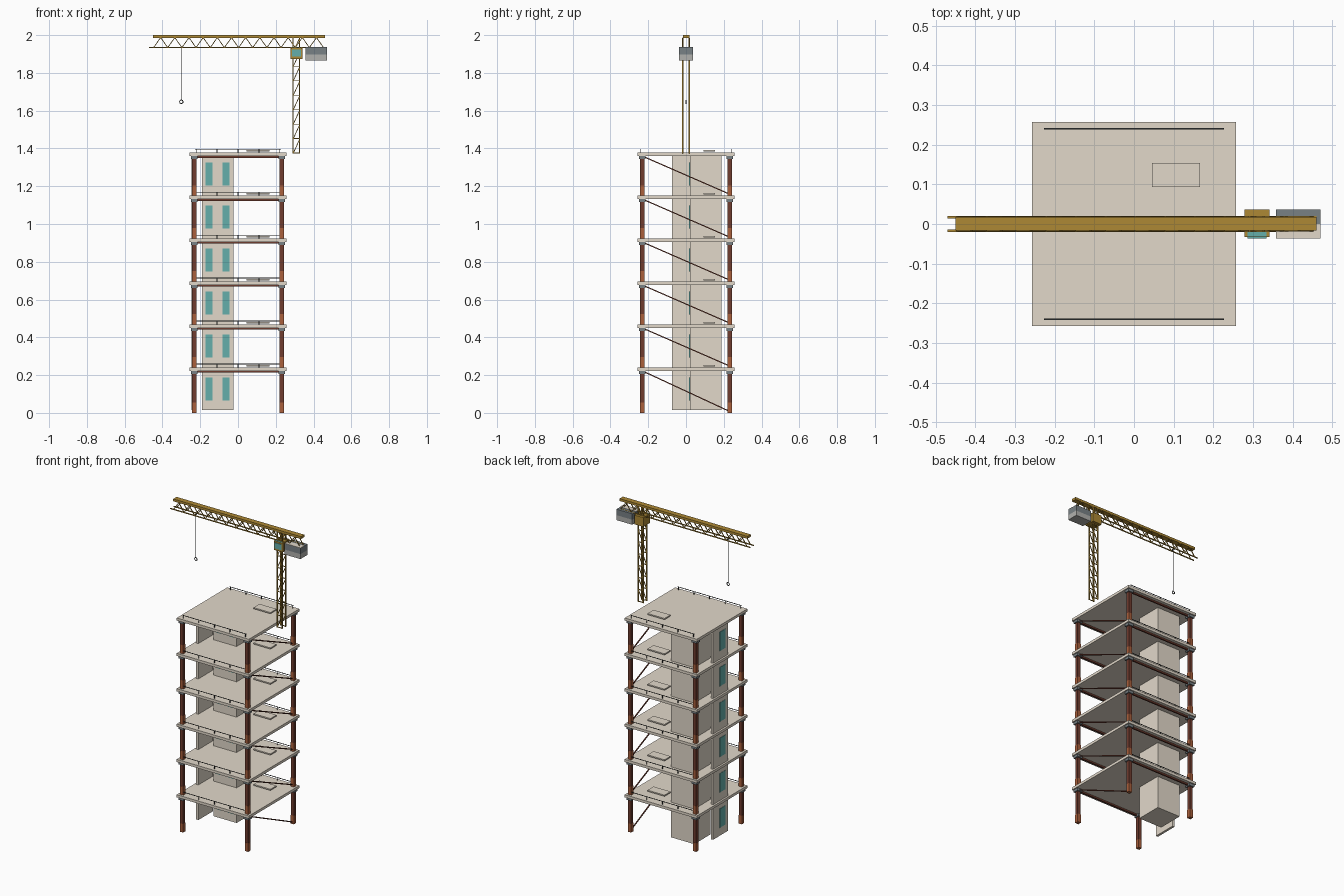
import bpy, bmesh
from mathutils import Vector, Matrix

if "Cube" in bpy.data.objects:
    bpy.data.objects.remove(bpy.data.objects["Cube"], do_unlink=True)


def material(name, rgb):
    m = bpy.data.materials.new(name)
    m.use_nodes = True
    m.diffuse_color = (*rgb, 1)
    m.node_tree.nodes["Principled BSDF"].inputs["Base Color"].default_value = (*rgb, 1)
    return m


CONCRETE = material("concrete", (.76, .69, .59))
RUST_DARK = material("dark rust", (.16, .045, .028))
RUST_LIGHT = material("light rust", (.40, .115, .045))
TEAL = material("teal glass", (.13, .43, .41))
GOLD = material("crane gold", (.42, .25, .035))
STEEL = material("steel grey", (.19, .22, .235))
PALE = material("pale grey", (.44, .44, .42))
DARK = material("dark iron", (.045, .05, .05))


class Part:
    """Collects boxes and bars into one flat shaded object."""

    def __init__(self):
        self.bm = bmesh.new()

    def box(self, x, y, z):
        size = [b - a for a, b in (x, y, z)]
        mid = [(a + b) / 2 for a, b in (x, y, z)]
        mat = Matrix.Translation(mid) @ Matrix.Diagonal((*size, 1))
        bmesh.ops.create_cube(self.bm, size=1, matrix=mat)

    def bar(self, a, b, width):
        a, b = Vector(a), Vector(b)
        d = b - a
        mat = (Matrix.Translation((a + b) / 2)
               @ d.to_track_quat('Z', 'Y').to_matrix().to_4x4()
               @ Matrix.Diagonal((width, width, d.length, 1)))
        bmesh.ops.create_cube(self.bm, size=1, matrix=mat)

    def done(self, name, mat):
        mesh = bpy.data.meshes.new(name)
        self.bm.to_mesh(mesh)
        self.bm.free()
        mesh.materials.append(mat)
        ob = bpy.data.objects.new(name, mesh)
        bpy.context.collection.objects.link(ob)


def around(c, r):
    return (c - r, c + r)


FLOORS = 6
STEP = .2275
FIRST_TOP = .24           # top of the lowest slab
COL = .232                # column offset from centre
SLAB = .257
SIDES = (-1, 1)
roof = FIRST_TOP + STEP * (FLOORS - 1)

# Floor slabs, hatches, edge beams, columns, braces and rails
slabs, hatches, beams, caps = Part(), Part(), Part(), Part()
columns, feet, braces, rails, glass = Part(), Part(), Part(), Part(), Part()
for i in range(FLOORS):
    top = FIRST_TOP + STEP * i
    under = top - .017
    base = 0 if i == 0 else top - STEP
    slabs.box(around(0, SLAB), around(0, SLAB), (under, top))
    hatches.box((.045, .166), (.093, .154), (top + .006, top + .014))
    for s in SIDES:
        beams.box(around(0, COL), around(s * COL, .005), (under - .01, under))
        rails.bar((-.227, s * .24, top + .019), (.227, s * .24, top + .019), .003)
        for k in range(5):
            x = -.222 + .111 * k
            rails.bar((x, s * .24, top), (x, s * .24, top + .019), .003)
        for t in SIDES:
            x, y = s * COL, t * COL
            feet.box(around(x, .0115), around(y, .0115), (base, base + .055))
            columns.box(around(x, .011), around(y, .011), (base + .055, under))
            caps.box(around(x, .018), around(y, .018), (under - .016, under))
    braces.bar((COL, -.222, under - .005), (COL, .222, base + .012), .006)

    # Windows on the core and on the side panel
    sill = .066 + STEP * i
    for x in (-.153, -.064):
        glass.box(around(x, .019), (.016, .021), (sill, sill + .122))
    glass.box((-.247, -.244), around(-.02, .029), (sill, sill + .122))

slabs.done("floor_slabs", CONCRETE)
hatches.done("floor_hatches", CONCRETE)
beams.done("edge_beams", RUST_DARK)
caps.done("column_caps", STEEL)
columns.done("columns", RUST_DARK)
feet.done("column_feet", RUST_LIGHT)
braces.done("diagonal_braces", RUST_DARK)
rails.done("guard_rails", DARK)
glass.done("windows", TEAL)

# Stair core and side wall panel
core = Part()
core.box((-.19, -.024), (.02, .187), (.014, roof - .01))
core.done("stair_core", CONCRETE)
panel = Part()
panel.box((-.245, -.23), (-.075, .075), (.014, roof - .01))
panel.done("side_wall_panel", CONCRETE)

# Crane mast: four legs with laced front and back
MX, MR = .309, .0175
mast = Part()
low, high, bays = roof - .005, 1.985, 8
rise = (high - low) / bays
for s in SIDES:
    y = s * MR
    for t in SIDES:
        mast.bar((MX + t * MR, y, low), (MX + t * MR, y, high), .006)
    for k in range(bays):
        z = low + rise * k
        mast.bar((MX - MR, y, z + .003), (MX + MR, y, z + .003), .004)
        mast.bar((MX - MR, y, z), (MX + MR, y, z + rise), .004)
mast.done("crane_mast", GOLD)

# Jib: flat top chord, two lower chords and zigzag lacing
CHORD = 1.934
jib = Part()
jib.box((-.45, .46), around(.001, .017), (1.985, 2.0))
jib.done("jib_top_chord", GOLD)
lace = Part()
bays = 12
pitch = .9 / bays
for s in SIDES:
    y = s * .017
    lace.bar((-.47, y, CHORD), (.46, y, CHORD), .0055)
    for k in range(bays):
        x = -.447 + pitch * k
        lace.bar((x, y, CHORD), (x + pitch / 2, y, 1.987), .004)
        lace.bar((x + pitch / 2, y, 1.987), (x + pitch, y, CHORD), .004)
lace.done("jib_lattice", GOLD)

# Operator cab with a glazed front and front roof pane
cab = Part()
cab.box((.278, .342), (-.033, .037), (1.874, 1.933))
cab.done("crane_cab", GOLD)
cab_glass = Part()
cab_glass.box((.286, .334), (-.036, -.032), (1.886, 1.923))
cab_glass.box((.286, .334), (-.031, -.02), (1.932, 1.934))
cab_glass.done("cab_windows", TEAL)

# Counterweight in two layers, with a concrete plate over the front half
weight = Part()
weight.box((.358, .47), around(0, .036), (1.898, 1.936))
weight.done("counterweight_upper", STEEL)
weight = Part()
weight.box((.358, .47), around(0, .036), (1.866, 1.898))
weight.done("counterweight_lower", PALE)
weight = Part()
weight.box((.358, .47), (-.036, 0), (1.936, 1.938))
weight.done("counterweight_plate", CONCRETE)

# Hoist cable on its trolley bar, and hook ring
cable = Part()
cable.bar((-.3, 0, 1.655), (-.3, 0, CHORD), .0015)
cable.bar((-.3, -.017, CHORD), (-.3, .017, CHORD), .004)
cable.done("hoist_cable", DARK)
bpy.ops.mesh.primitive_torus_add(major_radius=.009, minor_radius=.0025,
                                 major_segments=16, minor_segments=6,
                                 location=(-.3, 0, 1.647), rotation=(1.5708, 0, 0))
ring = bpy.context.object
ring.name = "hook_ring"
ring.data.materials.append(DARK)
bpy.ops.object.shade_smooth_by_angle()
